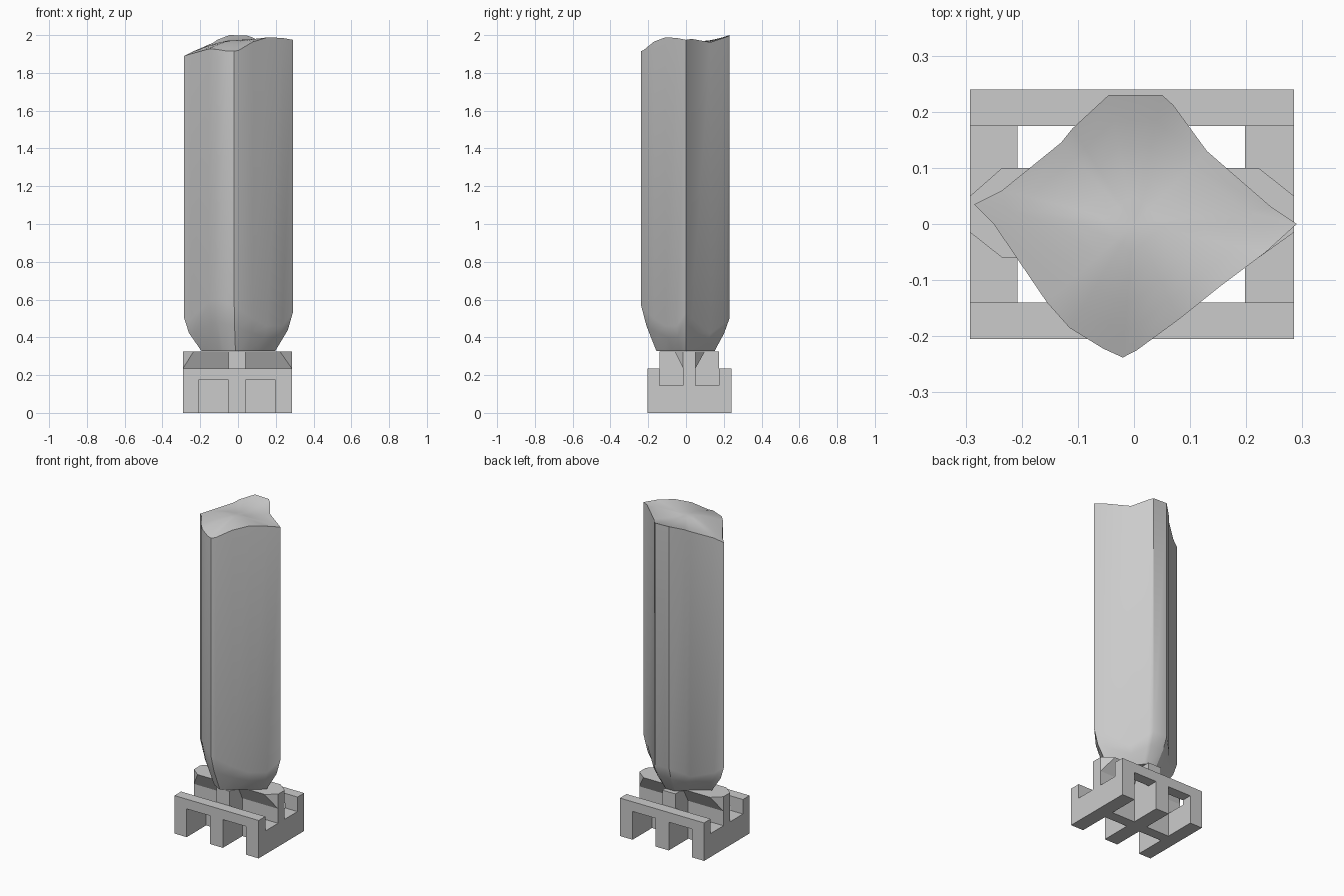
import bpy, bmesh, math
from mathutils import Vector

if "Cube" in bpy.data.objects:
    bpy.data.objects.remove(bpy.data.objects["Cube"], do_unlink=True)

stone = bpy.data.materials.new("grey stone")
stone.use_nodes = True
GREY = (0.6, 0.6, 0.6, 1)
stone.diffuse_color = GREY
stone.node_tree.nodes["Principled BSDF"].inputs["Base Color"].default_value = GREY


def add_object(name, bm):
    bmesh.ops.recalc_face_normals(bm, faces=bm.faces)
    mesh = bpy.data.meshes.new(name)
    bm.to_mesh(mesh)
    bm.free()
    mesh.materials.append(stone)
    ob = bpy.data.objects.new(name, mesh)
    bpy.context.collection.objects.link(ob)
    return ob


def box(name, x0, x1, y0, y1, z0, z1):
    bm = bmesh.new()
    bmesh.ops.create_cube(bm, size=1)
    for v in bm.verts:
        v.co = Vector((x1 if v.co.x > 0 else x0,
                       y1 if v.co.y > 0 else y0,
                       z1 if v.co.z > 0 else z0))
    return add_object(name, bm)


def prism(name, profile, y0, y1):
    """Extrude an x-z outline along y."""
    bm = bmesh.new()
    face = bm.faces.new([bm.verts.new((x, y0, z)) for x, z in profile])
    ext = bmesh.ops.extrude_face_region(bm, geom=[face])["geom"]
    bmesh.ops.translate(bm, vec=(0, y1 - y0, 0),
                        verts=[e for e in ext if isinstance(e, bmesh.types.BMVert)])
    return add_object(name, bm)


# Base limits
LEFT, RIGHT, FRONT, BACK = -0.292, 0.285, -0.205, 0.24
RAIL_F, RAIL_B, RAIL_Z, BEAM_Z = -0.14, 0.175, 0.235, 0.325
LEGS = [(LEFT, -0.208), (-0.05, 0.04), (0.198, RIGHT)]

# Front and back rails, each a bridge on three legs
outline = [(LEFT, RAIL_Z)]
for i, (a, b) in enumerate(LEGS):
    if i:
        outline.append((a, 0.175))
    outline += [(a, 0), (b, 0)]
    if i < 2:
        outline.append((b, 0.175))
outline.append((RIGHT, RAIL_Z))
prism("front_rail", outline, FRONT, RAIL_F)
prism("back_rail", outline, RAIL_B, BACK)

# Low side sills and taller middle cross bar
box("right_sill", *LEGS[0], RAIL_F, RAIL_B, 0, 0.145)
box("left_sill", *LEGS[2], RAIL_F, RAIL_B, 0, 0.145)
box("middle_bar", *LEGS[1], RAIL_F, RAIL_B, 0, BEAM_Z)

# Long beam: narrow web with a head that flares upwards
WEB_F, WEB_B = -0.015, 0.05
box("beam_web", LEFT, RIGHT, WEB_F, WEB_B, 0, RAIL_Z)
bm = bmesh.new()
for x, inner in ((LEFT, -0.235), (RIGHT, 0.222)):
    for y, wide in ((WEB_F, -0.06), (WEB_B, 0.1)):
        bm.verts.new((x, y, RAIL_Z))
        bm.verts.new((x, y, BEAM_Z))
        bm.verts.new((inner, wide, BEAM_Z))
bmesh.ops.convex_hull(bm, input=bm.verts)
bmesh.ops.dissolve_limit(bm, angle_limit=0.01, verts=bm.verts, edges=bm.edges)
add_object("beam_head", bm)

# Pillar outline: x, y, height of the broken top, height where the foot taper starts
SECTION = [
    (-0.02, -0.238, 1.915, 0.57), (0.005, -0.225, 1.92, 0.55),
    (0.08, -0.17, 1.965, 0.5), (0.155, -0.11, 1.988, 0.46),
    (0.235, -0.05, 1.985, 0.46), (0.29, 0.0, 1.975, 0.53),
    (0.245, 0.03, 1.98, 0.5), (0.13, 0.13, 1.962, 0.42),
    (0.07, 0.212, 1.99, 0.48), (0.05, 0.23, 1.997, 0.5),
    (-0.045, 0.23, 2.0, 0.5), (-0.11, 0.17, 1.975, 0.46),
    (-0.13, 0.145, 1.96, 0.44), (-0.235, 0.06, 1.915, 0.46),
    (-0.285, 0.035, 1.89, 0.5), (-0.25, 0.0, 1.9, 0.5),
    (-0.155, -0.14, 1.927, 0.59), (-0.115, -0.185, 1.925, 0.6),
    (-0.055, -0.222, 1.915, 0.58),
]
FOOT_Z, MID_Z = 0.328, 1.975
bm = bmesh.new()


def ring(place):
    return [bm.verts.new(place(*p)) for p in SECTION]


def shrink(s):
    """Ring of the broken top, easing towards the middle height."""
    def place(x, y, top, taper):
        t = math.cos(s * math.pi / 2)
        dip = -0.012 * math.sin(math.pi * s) * max(0, y) / 0.23
        return (x * s, y * s, top + (MID_Z - top) * t + dip)
    return place


rings = [
    ring(lambda x, y, t, f: (x * 0.68, y * 0.66, FOOT_Z)),
    ring(lambda x, y, t, f: (x * 0.91, y * 0.88, FOOT_Z + (f - FOOT_Z) * 0.55)),
    ring(lambda x, y, t, f: (x, y, f)),
] + [ring(shrink(s)) for s in (1, 0.8, 0.6, 0.4, 0.2)]
count = len(SECTION)
for low, high in zip(rings, rings[1:]):
    for i in range(count):
        j = (i + 1) % count
        bm.faces.new((low[i], low[j], high[j], high[i]))
bm.faces.new(rings[0][::-1])
middle = bm.verts.new((0, 0, MID_Z))
for i in range(count):
    bm.faces.new((rings[-1][i], rings[-1][(i + 1) % count], middle))
pillar = add_object("broken_pillar", bm)
bpy.context.view_layer.objects.active = pillar
pillar.select_set(True)
bpy.ops.object.shade_smooth_by_angle(angle=math.radians(30))
pillar.select_set(False)
